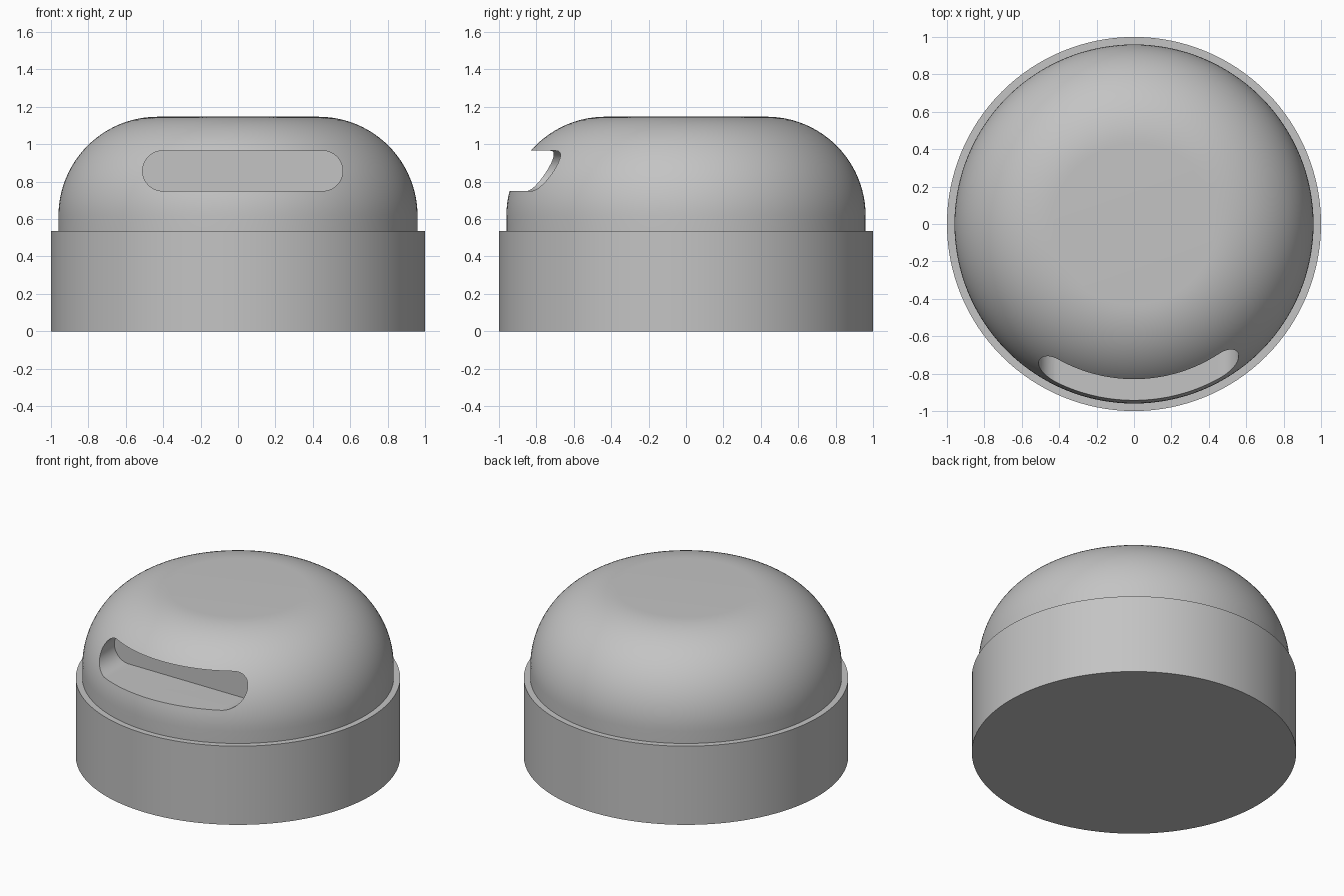
import bpy, bmesh, math

cube = bpy.data.objects.get("Cube")
if cube:
    bpy.data.objects.remove(cube, do_unlink=True)

SEGMENTS = 128
GREY = (0.55, 0.55, 0.55, 1.0)

grey = bpy.data.materials.new("plain_grey")
grey.use_nodes = True
grey.diffuse_color = GREY
grey.node_tree.nodes["Principled BSDF"].inputs["Base Color"].default_value = GREY


def new_object(name, bm):
    bmesh.ops.recalc_face_normals(bm, faces=bm.faces)
    mesh = bpy.data.meshes.new(name)
    bm.to_mesh(mesh)
    bm.free()
    mesh.materials.append(grey)
    obj = bpy.data.objects.new(name, mesh)
    bpy.context.collection.objects.link(obj)
    return obj


def lathe(name, profile):
    """Closed solid of revolution from (radius, z) points, bottom to top."""
    bm = bmesh.new()
    rings = []
    for r, z in profile:
        angles = [2 * math.pi * i / SEGMENTS for i in range(SEGMENTS)]
        rings.append([bm.verts.new((r * math.cos(a), r * math.sin(a), z)) for a in angles])
    for low, high in zip(rings, rings[1:]):
        for i in range(SEGMENTS):
            j = (i + 1) % SEGMENTS
            bm.faces.new((low[i], low[j], high[j], high[i]))
    bm.faces.new(rings[0])
    bm.faces.new(rings[-1])
    return new_object(name, bm)


def slot_cutter(name, x0, x1, z0, z1, y0, y1, steps=24):
    """Stadium outline in the xz plane, extruded along y."""
    r, zc = (z1 - z0) / 2, (z0 + z1) / 2
    bm = bmesh.new()
    outline = []
    for cx, start in ((x1 - r, -math.pi / 2), (x0 + r, math.pi / 2)):
        for i in range(steps + 1):
            a = start + math.pi * i / steps
            outline.append(bm.verts.new((cx + r * math.cos(a), y0, zc + r * math.sin(a))))
    face = bm.faces.new(outline)
    ext = bmesh.ops.extrude_face_region(bm, geom=[face])
    moved = [v for v in ext["geom"] if isinstance(v, bmesh.types.BMVert)]
    bmesh.ops.translate(bm, verts=moved, vec=(0, y1 - y0, 0))
    return new_object(name, bm)


def select_only(obj):
    bpy.ops.object.select_all(action="DESELECT")
    obj.select_set(True)
    bpy.context.view_layer.objects.active = obj


# Base drum
base = lathe("base_drum", [(1.0, 0.0), (1.0, 0.535)])

# Dome with a large rounded shoulder and a flat top
RADIUS, TOP, FILLET = 0.96, 1.147, 0.53
shoulder = [(RADIUS - FILLET + FILLET * math.cos(a), TOP - FILLET + FILLET * math.sin(a))
            for a in (math.pi / 2 * i / 24 for i in range(25))]
dome = lathe("dome", [(RADIUS, 0.535)] + shoulder)

# Round-ended slot cut into the front of the dome
cutter = slot_cutter("slot_cutter", -0.51, 0.56, 0.75, 0.965, -1.2, -0.6)
cutter.hide_render = True
slot = dome.modifiers.new("slot", "BOOLEAN")
slot.operation = "DIFFERENCE"
slot.solver = "EXACT"
slot.object = cutter
select_only(dome)
bpy.ops.object.modifier_apply(modifier=slot.name)
bpy.data.objects.remove(cutter, do_unlink=True)

# Smooth curved walls, crisp rims
for part in (base, dome):
    select_only(part)
    bpy.ops.object.shade_smooth_by_angle(angle=math.radians(30))
